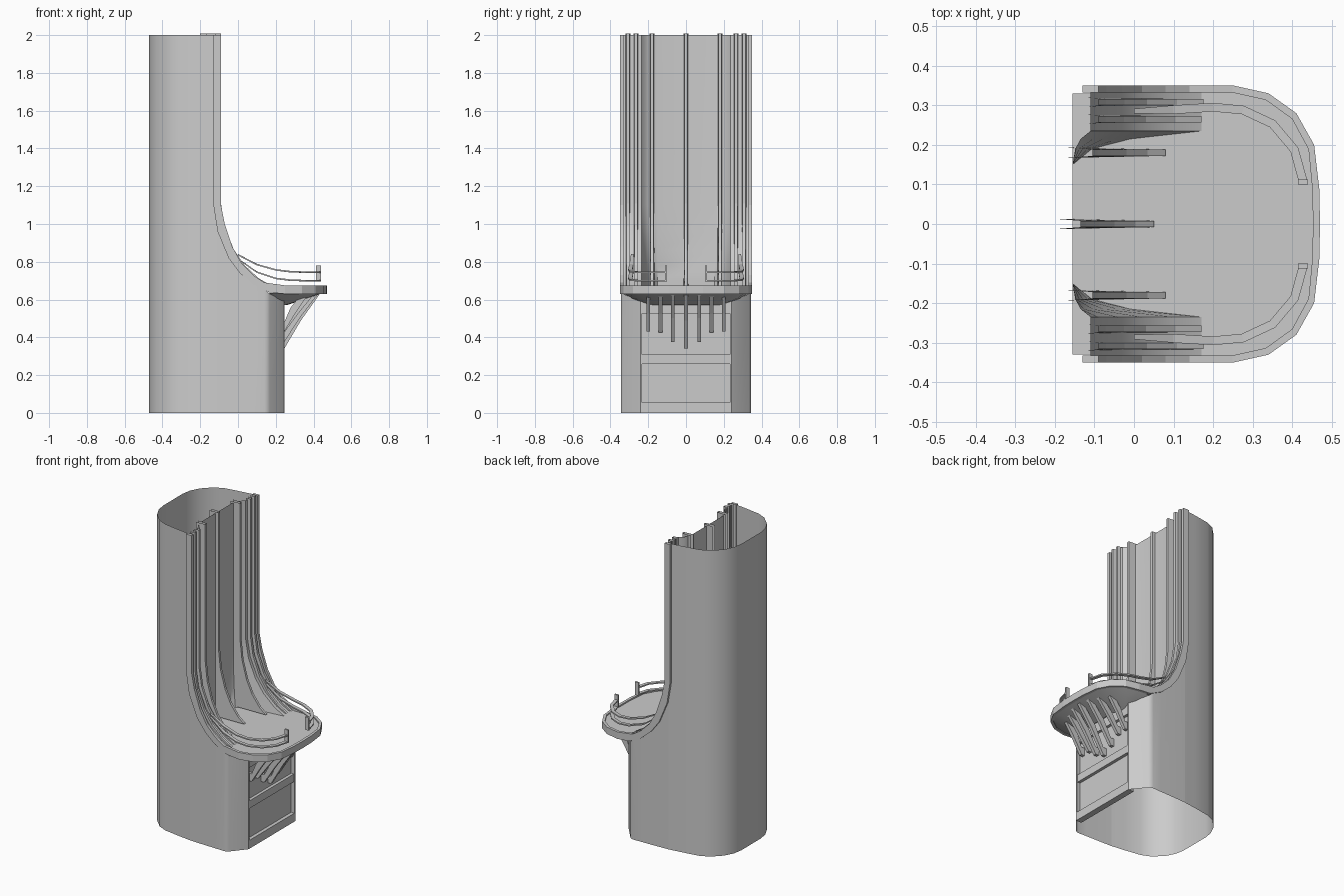
import bpy, bmesh
from mathutils import Vector

if "Cube" in bpy.data.objects:
    bpy.data.objects.remove(bpy.data.objects["Cube"])


def finish(name, bm, smooth=False):
    bmesh.ops.recalc_face_normals(bm, faces=bm.faces[:])
    me = bpy.data.meshes.new(name)
    bm.to_mesh(me)
    bm.free()
    ob = bpy.data.objects.new(name, me)
    bpy.context.collection.objects.link(ob)
    if smooth:
        bpy.ops.object.select_all(action='DESELECT')
        ob.select_set(True)
        bpy.context.view_layer.objects.active = ob
        bpy.ops.object.shade_smooth_by_angle(angle=0.6)
    return ob


def grid(name, rows, ring=False, caps=False, smooth=False):
    """Skin consecutive rows of points; ring closes every row."""
    bm = bmesh.new()
    vs = [[bm.verts.new(p) for p in r] for r in rows]
    n = len(rows[0])
    for a, b in zip(vs, vs[1:]):
        for i in range(n if ring else n - 1):
            j = (i + 1) % n
            bm.faces.new((a[i], a[j], b[j], b[i]))
    if caps:
        bm.faces.new(vs[0])
        bm.faces.new(vs[-1])
    return finish(name, bm, smooth)


def extrude(name, pts, y0, y1):
    rows = [[(x, y, z) for x, z in pts] for y in (y0, y1)]
    return grid(name, rows, ring=True, caps=True)


def box(name, x0, x1, y0, y1, z0, z1):
    return extrude(name, [(x0, z0), (x1, z0), (x1, z1), (x0, z1)], y0, y1)


def mirrored(half):
    """Half outline starting at y > 0, continued to y < 0."""
    flip = [(p[0], -p[1], *p[2:]) for p in reversed(half) if p[1] > 1e-6]
    return half + flip


# Outer shell: plan outline with the height of each column
half = [(.245, .24, .59), (.168, .333, .63), (.155, .342, .64), (.14, .345, .66),
        (.08, .343, .70), (.02, .342, .76), (-.04, .34, .85), (-.09, .338, .98),
        (-.11, .337, 1.1), (-.11, .337, 2), (-.2, .325, 2), (-.31, .307, 2),
        (-.37, .28, 2), (-.43, .22, 2), (-.46, .16, 2), (-.47, .1, 2)]
cols = mirrored(half)
grid("outer_shell", [[(x, y, 0), (x, y, z)] for x, y, z in cols], smooth=True)

# Edge trim: lower x z, upper x z, y
trim = [(-.13, 2, -.09, 2, .35), (-.13, 1.1, -.09, 1.1, .35), (-.108, .96, -.07, 1.0, .35),
        (-.05, .82, -.03, .88, .35), (.01, .74, .02, .79, .35), (.08, .68, .08, .73, .35),
        (.165, .638, .14, .69, .35), (.25, .63, .25, .675, .35), (.34, .63, .34, .675, .33),
        (.41, .63, .41, .675, .28), (.455, .63, .455, .675, .2), (.468, .63, .468, .675, .09),
        (.47, .63, .47, .675, 0)]
trim += [(*t[:4], -t[4]) for t in reversed(trim[:-1])]
rows, inner, under = [], [], []
for xl, zl, xu, zu, y in trim:
    d = Vector((.2 - xl, -y)).normalized() if xl > .2 else Vector((0, -1 if y > 0 else 1))
    d *= .018
    rows.append([(xl, y, zl), (xu, y, zu), (xu + d.x, y + d.y, zu), (xl + d.x, y + d.y, zl)])
    if xl > .15:
        inner.append((xu + d.x, y + d.y, .666))
        under.append((xl + d.x, y + d.y, .635))
grid("edge_trim", rows, ring=True, caps=True)

# Shelf top and the tapered underside
bm = bmesh.new()
bm.faces.new([bm.verts.new(p) for p in [(-.155, .33, .666)] + inner + [(-.155, -.33, .666)]])
finish("shelf_top", bm)
mid = [(.2 + (x - .2) * .65, y * .85, .605) for x, y, z in under]
low = [(.2 + (x - .2) * .25, y * .6, .572) for x, y, z in under]
grid("shelf_underside", [under, mid, low], smooth=True)

# Inner liner: swept sides blending into a straight back wall
swept = [(-.11, 2), (-.11, 1.1), (-.09, .98), (-.04, .86), (.02, .775), (.1, .705), (.17, .667)]
rows = []
for y, t in [(.335, 0), (.235, 0), (.215, .55), (.19, .85), (.15, 1)]:
    rows.append([(x + (-.155 - x) * t, y, z) for x, z in swept])
rows += [[(x, -y, z) for x, y, z in r] for r in reversed(rows)]
grid("inner_liner", rows, smooth=True)

# Hollow vertical ribs that flare at the foot
for y, x0, x1 in [(0, -.135, .05), (.18, -.105, .08), (.265, -.09, .17), (.308, -.09, .175)]:
    for s in ((1, -1) if y else (1,)):
        rows = []
        for x, z in swept:
            f = x0 + (x + .11) / .28 * (x1 - x0)
            z += .008
            b = x0 - (.065 if y < .2 else .03)
            rows.append([(b, s * y - .013, z), (f, s * y - .008, z),
                         (f, s * y + .008, z), (b, s * y + .013, z)])
        grid("rib", rows)

# Guard rails: two curved flat bars and an end post on each side
plan = [(0, .285), (.1, .289), (.2, .295), (.275, .288), (.35, .253), (.405, .188), (.428, .105)]
heights = {"upper_rail": [.837, .785, .757, .748, .745, .745, .745],
           "lower_rail": [.815, .745, .712, .703, .70, .70, .70]}
for s in (1, -1):
    for name, zs in heights.items():
        rows = []
        for i, ((x, y), z) in enumerate(zip(plan, zs)):
            a, b = Vector(plan[max(i - 1, 0)]), Vector(plan[min(i + 1, 6)])
            t = (b - a).normalized() * (.006 if i == 0 else .011)
            p, q = (x - t.y, s * (y + t.x)), (x + t.y, s * (y - t.x))
            rows.append([(*p, z - .004), (*p, z + .004), (*q, z + .004), (*q, z - .004)])
        grid(name, rows, ring=True, caps=True)
    box("rail_post", .414, .44, s * .1, s * .112, .696, .78)

# Front panel with its frame
box("front_panel", .205, .222, -.24, .24, 0, .6)
box("bottom_bar", .215, .245, -.24, .24, 0, .055)
box("middle_bar", .215, .242, -.235, .235, .26, .31)
box("top_bar", .215, .24, -.235, .235, .525, .59)
for s in (1, -1):
    box("side_post", .21, .245, s * .232, s * .241, 0, .6)

# Curved brackets under the shelf
for y, b, e in [(0, .34, .43), (.07, .375, .42), (.135, .425, .4), (.2, .43, .37)]:
    for s in ((1, -1) if y else (1,)):
        m = .235 + (e - .235) * .5
        zm = b + (.63 - b) * .58
        pts = [(.215, b), (.245, b), (m, zm - .02), (e, .625), (e - .03, .635),
               (m - .025, zm + .01), (.245, b + .05), (.215, b + .05)]
        extrude("bracket", pts, s * y - .01, s * y + .01)
